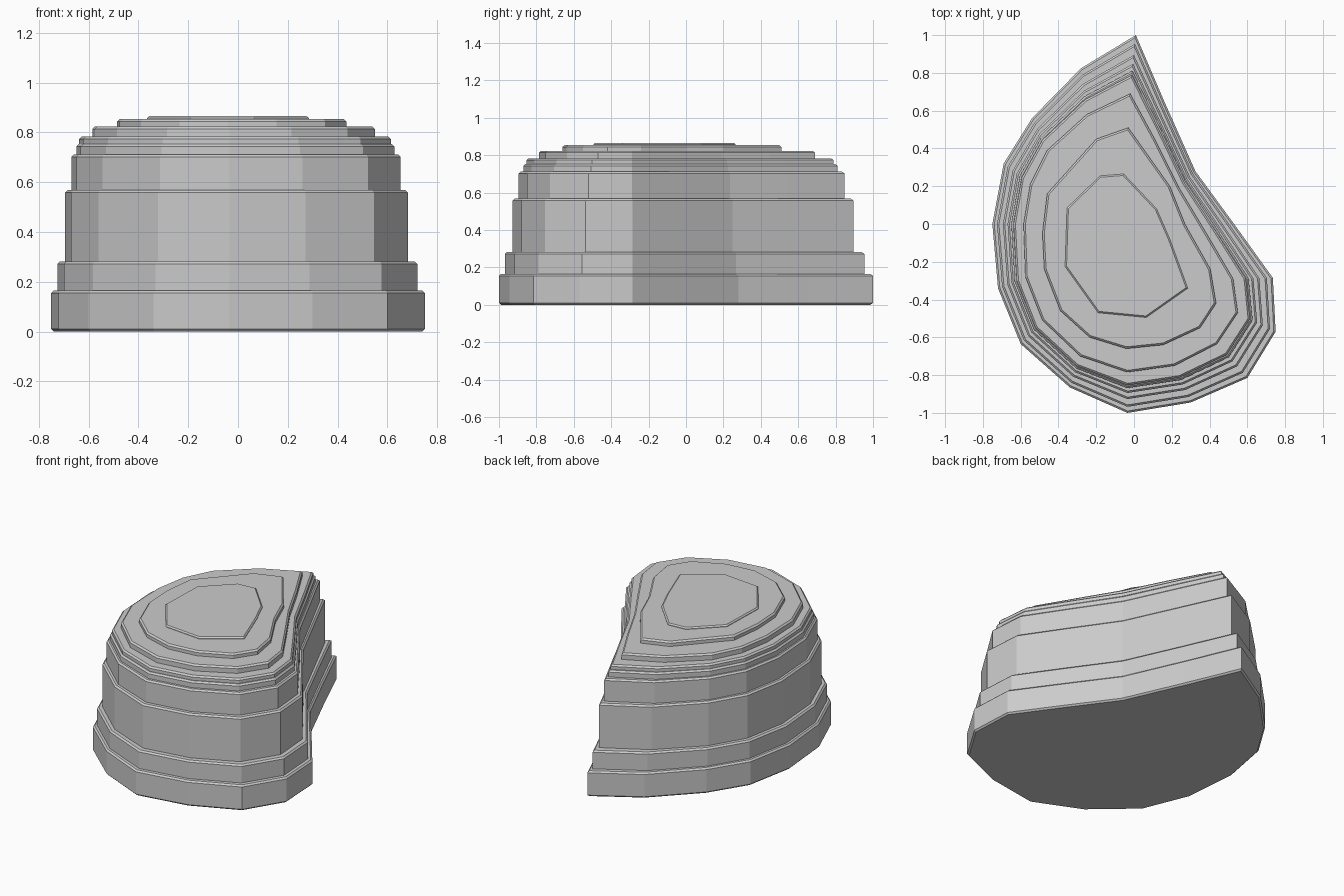
import bpy, bmesh

if "Cube" in bpy.data.objects:
    bpy.data.objects.remove(bpy.data.objects["Cube"])

# Traced outlines: the foot, the last full-detail step and the two upper caps
BASE = [(.01, 1), (-.28, .825), (-.54, .56), (-.69, .32), (-.75, 0), (-.72, -.34), (-.6, -.635), (-.34, -.865),
        (-.035, -1), (.3, -.945), (.6, -.815), (.75, -.57), (.735, -.285), (.53, 0), (.325, .28), (.16, .65)]
UPPER = [(-.02, .69), (-.25, .58), (-.46, .39), (-.55, .21), (-.585, 0), (-.575, -.28), (-.485, -.51), (-.285, -.7),
         (-.035, -.785), (.215, -.75), (.44, -.635), (.55, -.47), (.525, -.29), (.375, -.035), (.24, .19), (.11, .45)]
CAP_LOW = [(-.03, .51), (-.2, .45), (-.46, .16), (-.485, -.05), (-.475, -.24), (-.39, -.46), (-.235, -.6),
           (-.04, -.66), (.155, -.64), (.35, -.55), (.435, -.42), (.405, -.24), (.27, 0), (.19, .2)]
CAP_TOP = [(-.055, .265), (-.18, .255), (-.355, .085), (-.365, -.225), (-.19, -.47), (.065, -.495),
           (.285, -.34), (.19, -.08), (.12, .08)]


def blend(t):
    return [(a[0] + (b[0] - a[0]) * t, a[1] + (b[1] - a[1]) * t) for a, b in zip(BASE, UPPER)]


def terrace(name, outline, z0, z1, bevel, bevel_bottom=False):
    bm = bmesh.new()
    face = bm.faces.new([bm.verts.new((x, y, z0)) for x, y in outline])
    ext = bmesh.ops.extrude_face_region(bm, geom=[face], use_keep_orig=True)
    top = [g for g in ext['geom'] if isinstance(g, bmesh.types.BMVert)]
    bmesh.ops.translate(bm, verts=top, vec=(0, 0, z1 - z0))
    bmesh.ops.recalc_face_normals(bm, faces=bm.faces)
    # Chamfer only the horizontal rim edges
    rims = [e for e in bm.edges if abs(e.verts[0].co.z - e.verts[1].co.z) < 1e-5
            and (bevel_bottom or e.verts[0].co.z > (z0 + z1) / 2)]
    bmesh.ops.bevel(bm, geom=rims, offset=bevel, segments=1, profile=.5, affect='EDGES')
    mesh = bpy.data.meshes.new(name)
    bm.to_mesh(mesh)
    bm.free()
    bpy.context.collection.objects.link(bpy.data.objects.new(name, mesh))


# Stepped terraces, each resting on the one below
z = 0
for i, (t, top) in enumerate([(0, .165), (.15, .282), (.34, .568), (.49, .712), (.61, .753), (.68, .783), (1, .823)]):
    terrace(f"terrace_{i + 1}", blend(t), z, top, .01, i == 0)
    z = top

# Flat summit caps
terrace("summit_step", CAP_LOW, z, .854, .01)
terrace("summit_plateau", CAP_TOP, .854, .865, .008)
